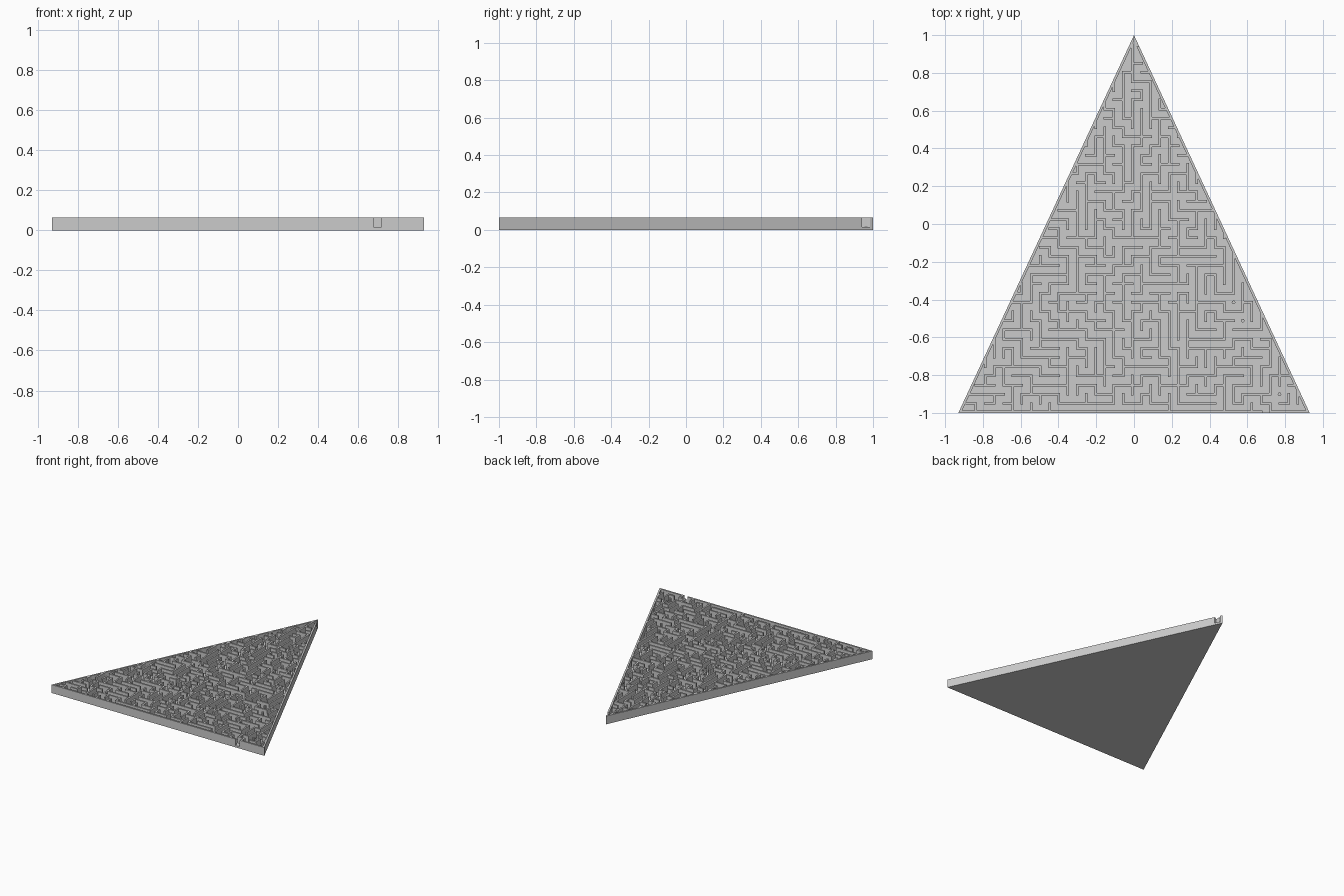
import bpy, bmesh, math, random
from mathutils import Vector

if "Cube" in bpy.data.objects:
    bpy.data.objects.remove(bpy.data.objects["Cube"])

random.seed(11)
W, FLOOR, TOP = 0.93, 0.015, 0.065      # half width, floor height, wall height
P, X0, Y0 = 0.0487, 0.04, -0.999        # maze pitch and lattice origin
T = 0.013                               # wall thickness
SIN = W / math.hypot(W, 2)              # sine of half the apex angle


def half_width(y, inset=0.0):
    """Half width of the triangle at height y, moved inwards by inset."""
    return (1 - inset / SIN - y) * W / 2


def finish(bm, name):
    bmesh.ops.recalc_face_normals(bm, faces=bm.faces)
    mesh = bpy.data.meshes.new(name)
    bm.to_mesh(mesh)
    bm.free()
    obj = bpy.data.objects.new(name, mesh)
    bpy.context.collection.objects.link(obj)
    return obj


def raise_faces(bm, height):
    ext = bmesh.ops.extrude_face_region(bm, geom=bm.faces[:], use_keep_orig=True)
    verts = [g for g in ext["geom"] if isinstance(g, bmesh.types.BMVert)]
    bmesh.ops.translate(bm, verts=verts, vec=(0, 0, height))


def prism(name, pts, z0, z1):
    bm = bmesh.new()
    bm.faces.new([bm.verts.new((x, y, z0)) for x, y in pts])
    raise_faces(bm, z1 - z0)
    return finish(bm, name)


# Base plate
prism("base_plate", [(-W, -1), (W, -1), (0, 1)], 0, FLOOR)

# Outer walls, with an entrance at the front and an exit beside the apex
yi = -1 + T
xi = half_width(yi, T)
tip = 1 - T / SIN
gap0, gap1 = X0 + 13 * P + T / 2, X0 + 14 * P - T / 2
ya, yb = 0.94, 0.985
prism("left_wall", [(-W, -1), (-xi, yi), (0, tip), (0, 1)], FLOOR, TOP)
prism("right_wall", [(W, -1), (half_width(ya), ya), (half_width(ya, T), ya), (xi, yi)], FLOOR, TOP)
prism("apex_post", [(0, yb), (half_width(yb), yb), (0, 1)], FLOOR, TOP)
prism("front_wall_left", [(-W, -1), (gap0, -1), (gap0, yi), (-xi, yi)], FLOOR, TOP)
prism("front_wall_right", [(gap1, -1), (W, -1), (xi, yi), (gap1, yi)], FLOOR, TOP)


# Maze cells: every lattice square that reaches inside the triangle
def in_plan(i, j):
    x0, x1, y = X0 + i * P, X0 + (i + 1) * P, Y0 + j * P
    nearest = 0 if x0 < 0 < x1 else min(abs(x0), abs(x1))
    return nearest < half_width(y, T)


cells = {(i, j) for i in range(-22, 22) for j in range(41) if in_plan(i, j)}

# Carve the passages with a depth-first walk
start = (13, 0)
seen, stack, links = {start}, [start], set()
while stack:
    i, j = stack[-1]
    options = [c for c in ((i + 1, j), (i - 1, j), (i, j + 1), (i, j - 1))
               if c in cells and c not in seen]
    if not options:
        stack.pop()
        continue
    nxt = random.choice(options)
    links.add(frozenset(((i, j), nxt)))
    seen.add(nxt)
    stack.append(nxt)

# Wall segments stay wherever two neighbouring cells are not linked
posts = [(10, 12), (11, 10), (15, 2)]
segments = set()
for i, j in sorted(cells):
    for c, a, b in (((i + 1, j), (i + 1, j), (i + 1, j + 1)),
                    ((i, j + 1), (i, j + 1), (i + 1, j + 1))):
        if c in cells and frozenset(((i, j), c)) not in links \
                and a not in posts and b not in posts:
            segments.add((a, b))

# Maze walls: joined flat strips, clipped to the triangle and raised
bm = bmesh.new()
corners = {}


def corner(n, sx, sy):
    key = (n, sx, sy)
    if key not in corners:
        corners[key] = bm.verts.new((X0 + n[0] * P + sx * T / 2,
                                     Y0 + n[1] * P + sy * T / 2, FLOOR))
    return corners[key]


for n in sorted({n for s in segments for n in s}):
    bm.faces.new([corner(n, *s) for s in ((-1, -1), (1, -1), (1, 1), (-1, 1))])
for a, b in sorted(segments):
    if a[1] == b[1]:
        quad = (corner(a, 1, -1), corner(b, -1, -1), corner(b, -1, 1), corner(a, 1, 1))
    else:
        quad = (corner(a, -1, 1), corner(a, 1, 1), corner(b, 1, -1), corner(b, -1, -1))
    bm.faces.new(quad)
for side in (-1, 1):
    normal = Vector((side * 2, W, 0)).normalized()
    bmesh.ops.bisect_plane(bm, geom=bm.verts[:] + bm.edges[:] + bm.faces[:],
                           plane_co=Vector((0, 1, FLOOR)) - normal * T * 0.9,
                           plane_no=normal, clear_outer=True)
bmesh.ops.bisect_plane(bm, geom=bm.verts[:] + bm.edges[:] + bm.faces[:],
                       plane_co=(0, -1 + T * 0.9, 0), plane_no=(0, -1, 0), clear_outer=True)
raise_faces(bm, TOP - FLOOR)
bmesh.ops.dissolve_limit(bm, angle_limit=0.01, verts=bm.verts[:], edges=bm.edges[:])
finish(bm, "maze_walls")

# Free-standing posts
for k, (i, j) in enumerate(posts):
    ring = [(X0 + i * P + 0.01 * math.cos(a * math.pi / 4),
             Y0 + j * P + 0.01 * math.sin(a * math.pi / 4)) for a in range(8)]
    prism(f"maze_post_{k + 1}", ring, FLOOR, TOP)
